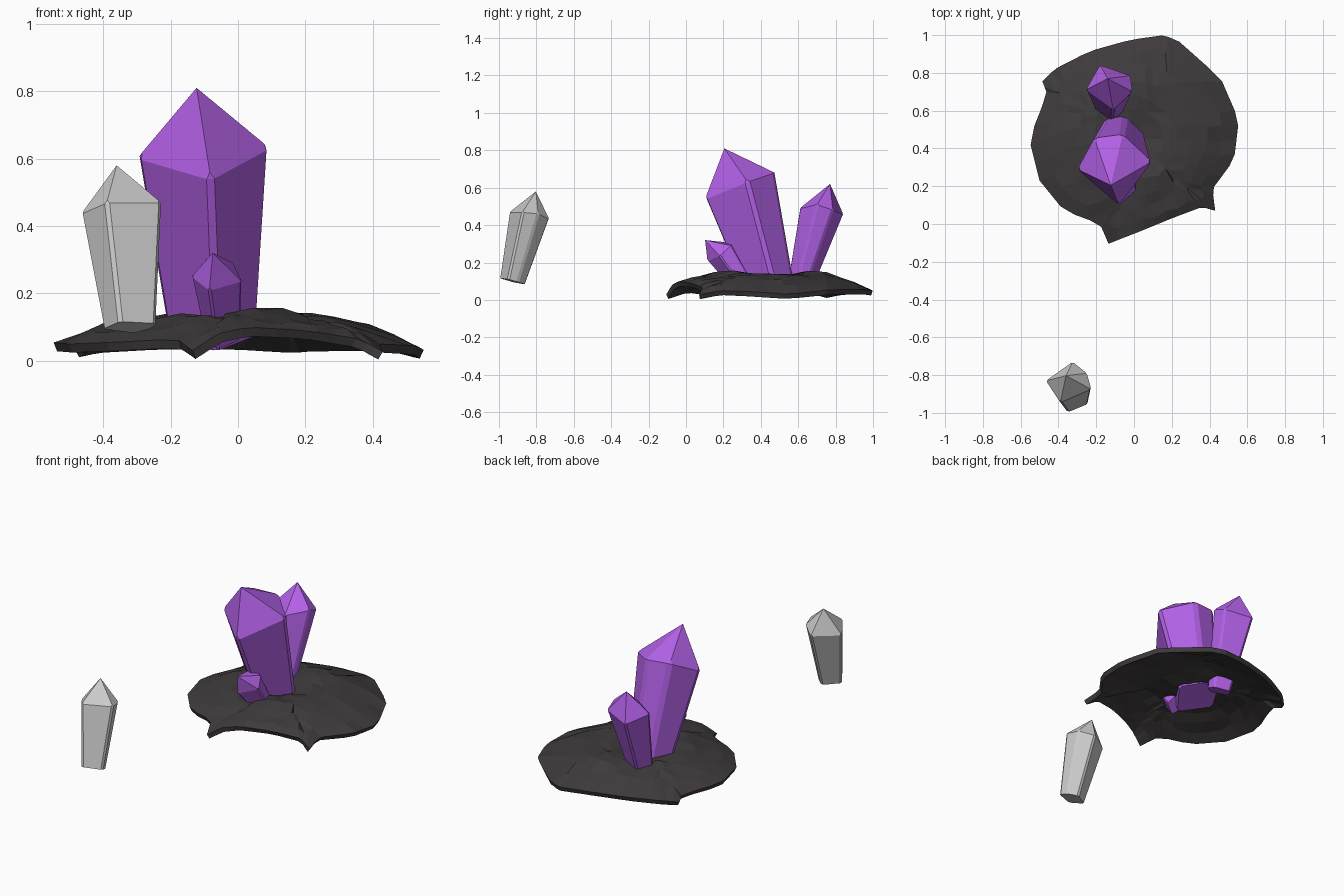
import bpy, bmesh, math, random
from mathutils import Vector as V

if "Cube" in bpy.data.objects:
    bpy.data.objects.remove(bpy.data.objects["Cube"])

random.seed(4)

def material(name, rgb):
    m = bpy.data.materials.new(name)
    m.diffuse_color = (*rgb, 1)
    m.use_nodes = True
    m.node_tree.nodes["Principled BSDF"].inputs["Base Color"].default_value = m.diffuse_color
    return m

purple = material("purple", (0.45, 0.12, 0.80))
dark = material("dark_rock", (0.05, 0.044, 0.046))

def finish(name, bm, mat=None):
    bmesh.ops.recalc_face_normals(bm, faces=bm.faces)
    me = bpy.data.meshes.new(name)
    bm.to_mesh(me)
    bm.free()
    ob = bpy.data.objects.new(name, me)
    bpy.context.collection.objects.link(ob)
    if mat:
        me.materials.append(mat)
    return ob

def crystal(name, base, ring, tip, taper, bevel, mat=None):
    """Faceted point: tapered body up to a shoulder ring, then a pointed cap."""
    base, ring = V(base), [V(p) for p in ring]
    mid = sum(ring, V()) / len(ring)
    axis = (mid - base).normalized()
    bm = bmesh.new()
    top = [bm.verts.new(p) for p in ring]
    foot = []
    for p in ring:
        d = p - mid
        foot.append(bm.verts.new(base + (d - axis * d.dot(axis)) * taper))
    apex = bm.verts.new(tip)
    n = len(ring)
    for i in range(n):
        j = (i + 1) % n
        bm.faces.new((foot[i], foot[j], top[j], top[i]))
        bm.faces.new((top[i], top[j], apex))
    bm.faces.new(foot[::-1])
    # narrow chamfers along the long body edges
    sides = [bm.edges.get((foot[i], top[i])) for i in range(n)]
    bmesh.ops.bevel(bm, geom=sides, offset=bevel, segments=1, affect='EDGES')
    return finish(name, bm, mat)

# crystals
crystal("large_crystal", (-0.08, 0.475, 0.07),
        [(-0.30, 0.29, 0.60), (-0.08, 0.10, 0.535), (0.095, 0.33, 0.63),
         (-0.06, 0.475, 0.68), (-0.21, 0.455, 0.685)],
        (-0.123, 0.205, 0.81), 0.68, 0.018, purple)
crystal("back_crystal", (-0.12, 0.605, 0.06),
        [(-0.255, 0.71, 0.49), (-0.11, 0.605, 0.487), (-0.008, 0.70, 0.51),
         (-0.02, 0.785, 0.48), (-0.18, 0.842, 0.455)],
        (-0.14, 0.77, 0.62), 0.58, 0.01, purple)
crystal("small_crystal", (-0.045, 0.32, 0.07),
        [(-0.138, 0.19, 0.25), (-0.085, 0.115, 0.208), (0.012, 0.18, 0.235),
         (-0.015, 0.24, 0.29), (-0.09, 0.245, 0.305)],
        (-0.075, 0.102, 0.32), 0.7, 0.007, purple)
crystal("loose_crystal", (-0.312, -0.925, 0.10),
        [(-0.466, -0.83, 0.435), (-0.39, -0.945, 0.468), (-0.226, -0.875, 0.468),
         (-0.25, -0.79, 0.46), (-0.325, -0.73, 0.43)],
        (-0.36, -0.803, 0.58), 0.66, 0.01)

# rock mound: rim outline of four sides running corner to corner (x, y, top z)
sides = [
    [(-0.135, -0.105, 0.03), (-0.06, -0.075, 0.08), (0.03, -0.04, 0.10),
     (0.20, 0.03, 0.09), (0.36, 0.09, 0.065)],
    [(0.43, 0.07, 0.028), (0.415, 0.185, 0.05), (0.53, 0.34, 0.045),
     (0.555, 0.55, 0.03), (0.46, 0.77, 0.055)],
    [(0.24, 0.965, 0.055), (0.16, 1.0, 0.05), (-0.02, 0.975, 0.06),
     (-0.235, 0.915, 0.06), (-0.42, 0.82, 0.05)],
    [(-0.485, 0.755, 0.035), (-0.46, 0.69, 0.05), (-0.555, 0.45, 0.055),
     (-0.50, 0.23, 0.05), (-0.37, 0.07, 0.055), (-0.18, 0.0, 0.065)],
]

def rim(t):
    k = int(t) % 4
    pts = sides[k] + sides[(k + 1) % 4][:1]
    f = (t - int(t)) * (len(pts) - 1)
    i = int(f)
    return V(pts[i]).lerp(V(pts[i + 1]), f - i)

def mound(u, v):
    """Wrap a square grid point onto the rounded, bumpy mound."""
    r = max(abs(u), abs(v))
    if r < 1e-5:
        return V((0, 0.45, 0.12))
    a, b = u / r, v / r
    if b < -0.9999 and a < 0.9999:
        t = (a + 1) / 2
    elif a > 0.9999 and b < 0.9999:
        t = 1 + (b + 1) / 2
    elif b > 0.9999 and a > -0.9999:
        t = 2 + (1 - a) / 2
    else:
        t = 3 + (1 - b) / 2
    e = rim(t)
    d = V((e.x, e.y - 0.45, 0))
    d = (d.normalized() * 0.53).lerp(d, r ** 3) * r
    z = 0.145 + (e.z - 0.145) * r ** 3 - 0.03 * math.exp(-(r / 0.25) ** 2)
    x, y = d.x, d.y + 0.45
    for bx, by in ((0.06, 0.24), (0.06, 0.71)):
        z += 0.018 * math.exp(-((x - bx) ** 2 + (y - by) ** 2) / 0.012)
    if r < 0.99:
        x += random.uniform(-0.012, 0.012)
        y += random.uniform(-0.012, 0.012)
        z += random.uniform(-0.009, 0.007)
    return V((x, y, z))

bm = bmesh.new()
bmesh.ops.create_grid(bm, x_segments=14, y_segments=14, size=1)
for vert in bm.verts:
    vert.co = mound(vert.co.x, vert.co.y)
rock = finish("rock_mound", bm, dark)
if rock.data.polygons[90].normal.z < 0:
    rock.data.flip_normals()
shell = rock.modifiers.new("shell", 'SOLIDIFY')
shell.thickness = 0.028
shell.offset = -1
